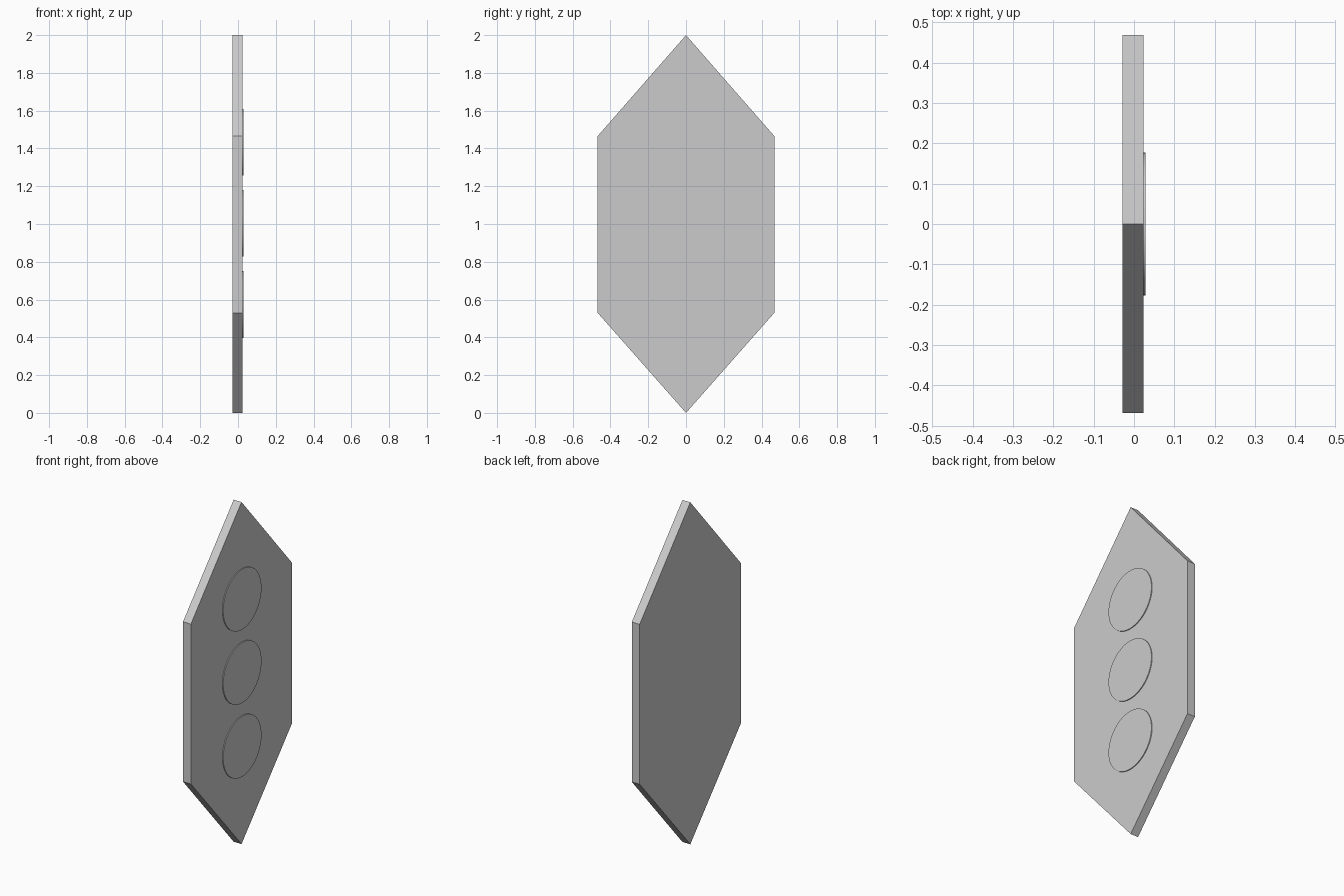
import bpy, bmesh, math

if "Cube" in bpy.data.objects:
    bpy.data.objects.remove(bpy.data.objects["Cube"])

BACK, FACE, LENS = -0.028, 0.023, 0.028


def prism(name, outline, x0, x1):
    """Extrude a (y, z) outline along x from x0 to x1."""
    bm = bmesh.new()
    base = bm.faces.new([bm.verts.new((x0, y, z)) for y, z in outline])
    ext = bmesh.ops.extrude_face_region(bm, geom=[base])
    for v in ext["geom"]:
        if isinstance(v, bmesh.types.BMVert):
            v.co.x = x1
    bmesh.ops.recalc_face_normals(bm, faces=bm.faces)
    mesh = bpy.data.meshes.new(name)
    bm.to_mesh(mesh)
    bm.free()
    obj = bpy.data.objects.new(name, mesh)
    bpy.context.collection.objects.link(obj)
    return obj


# Elongated hexagonal backing plate
prism("backing_plate", [(0, 0), (0.468, 0.53), (0.468, 1.465),
                        (0, 2), (-0.468, 1.465), (-0.468, 0.53)], BACK, FACE)

# Three thin round discs on the +x face
for label, zc in (("lower", 0.573), ("middle", 1.004), ("upper", 1.433)):
    ring = [(0.177 * math.cos(2 * math.pi * i / 64),
             zc + 0.177 * math.sin(2 * math.pi * i / 64)) for i in range(64)]
    disc = prism(label + "_disc", ring, FACE - 0.004, LENS)
    bpy.ops.object.select_all(action='DESELECT')
    disc.select_set(True)
    bpy.context.view_layer.objects.active = disc
    bpy.ops.object.shade_smooth_by_angle()
